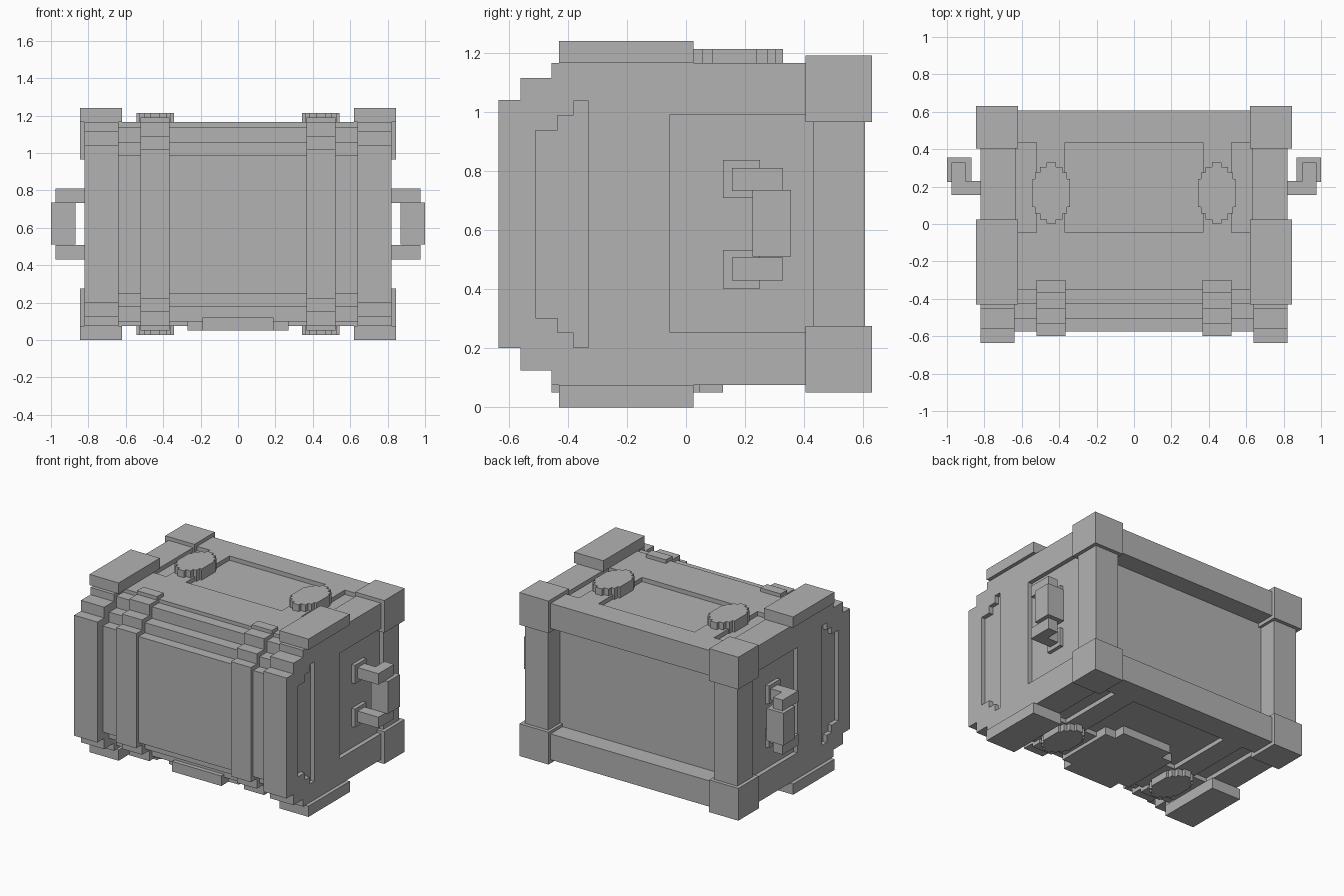
import bpy, bmesh
from mathutils import Vector

cube = bpy.data.objects.get("Cube")
if cube:
    bpy.data.objects.remove(cube, do_unlink=True)

MID = 0.62          # height of the symmetry plane
SIDES = (1, -1)

grey = bpy.data.materials.new("plain grey")
grey.use_nodes = True
grey.diffuse_color = (0.45, 0.45, 0.45, 1)
grey.node_tree.nodes["Principled BSDF"].inputs["Base Color"].default_value = (0.45, 0.45, 0.45, 1)


def prism(name, outline, direction):
    """Extrude a closed outline of points along a vector."""
    bm = bmesh.new()
    face = bm.faces.new([bm.verts.new(p) for p in outline])
    moved = bmesh.ops.extrude_face_region(bm, geom=[face])["geom"]
    bmesh.ops.translate(bm, vec=Vector(direction),
                        verts=[v for v in moved if isinstance(v, bmesh.types.BMVert)])
    bmesh.ops.recalc_face_normals(bm, faces=bm.faces)
    mesh = bpy.data.meshes.new(name)
    bm.to_mesh(mesh)
    bm.free()
    mesh.materials.append(grey)
    obj = bpy.data.objects.new(name, mesh)
    bpy.context.collection.objects.link(obj)
    return obj


def box(name, x, y, z):
    x, y, z = sorted(x), sorted(y), sorted(z)
    base = [(x[0], y[0], z[0]), (x[1], y[0], z[0]), (x[1], y[1], z[0]), (x[0], y[1], z[0])]
    return prism(name, base, (0, 0, z[1] - z[0]))


def stepped(steps, end):
    """Symmetric staircase outline from (start, half width) steps."""
    half = []
    for i, (a, h) in enumerate(steps):
        b = steps[i + 1][0] if i + 1 < len(steps) else end
        half += [(a, h), (b, h)]
    return half + [(a, -h) for a, h in reversed(half)]


def side_prism(name, steps, end, x):
    return prism(name, [(x[0], y, MID + z) for y, z in stepped(steps, end)], (x[1] - x[0], 0, 0))


def flat_prism(name, steps, end, centre, z):
    cx, cy = centre
    return prism(name, [(cx + x, cy + y, z[0]) for x, y in stepped(steps, end)], (0, 0, z[1] - z[0]))


def cut(obj, cutter):
    cutter.hide_render = True
    mod = obj.modifiers.new("recess", "BOOLEAN")
    mod.operation, mod.solver, mod.object = "DIFFERENCE", "EXACT", cutter
    bpy.context.view_layer.objects.active = obj
    bpy.ops.object.modifier_apply(modifier=mod.name)
    bpy.data.objects.remove(cutter, do_unlink=True)


# Middle of the chest, with stepped lid front
core = side_prism("chest_core", [(-0.575, 0.37), (-0.505, 0.44), (-0.425, 0.52), (-0.35, 0.545)],
                  0.607, (-0.64, 0.64))
cut(core, box("back_cutter", (-0.64, 0.64), (0.475, 0.7), (0.255, 0.99)))

# Sunken panels on top and underside, either side of the bands
for v in SIDES:
    z = (MID + v * 0.515, MID + v * 0.6)
    for x in ((-0.37, 0.37), (0.52, 0.63), (-0.63, -0.52)):
        cut(core, box("panel_cutter", x, (-0.045, 0.435), z))

for s in SIDES:
    side = "left" if s > 0 else "right"

    # End wall with a sunken panel and a stepped slot
    end = side_prism(side + "_end_wall", [(-0.635, 0.42), (-0.56, 0.495), (-0.455, 0.545)],
                     0.605, (s * 0.64, s * 0.82))
    cut(end, box("end_cutter", (s * 0.79, s * 0.9), (-0.055, 0.43), (0.255, 0.99)))
    cut(end, side_prism("slot_cutter", [(-0.51, 0.317), (-0.435, 0.367), (-0.38, 0.417)],
                        -0.33, (s * 0.79, s * 0.9)))

    # Strap wrapped around the lid
    side_prism(side + "_strap", [(-0.6, 0.4), (-0.535, 0.47), (-0.455, 0.545), (-0.37, 0.57)],
               -0.3, (s * 0.365, s * 0.52))

    # Handle grip
    box(side + "_handle_grip", (s * 0.87, s), (0.225, 0.355), (0.51, 0.735))

    for v in SIDES:
        level = side + ("_upper_" if v > 0 else "_lower_")

        def up(a, b):
            return (MID + v * a, MID + v * b)

        # Corner guards, rails and round studs
        box(level + "corner_guard", (s * 0.62, s * 0.845), (0.405, 0.63), up(0.345, 0.57))
        box(level + "rail_guard", (s * 0.62, s * 0.845), (-0.43, 0.025), up(0.545, 0.62))
        flat_prism(level + "stud",
                   [(-0.1, 0.075), (-0.085, 0.11), (-0.06, 0.14), (-0.025, 0.163),
                    (0.025, 0.14), (0.06, 0.11), (0.085, 0.075)],
                   0.1, (s * 0.443, v * 0.165), up(0.515, 0.593))

        # Handle bracket and bent arm
        box(level + "handle_plate", (s * 0.78, s * 0.815), (0.125, 0.25), up(0.088, 0.217))
        arm = [(0.78, 0.155), (0.975, 0.155), (0.975, 0.328), (0.9, 0.328), (0.9, 0.23), (0.78, 0.23)]
        z = up(0.113, 0.19)
        prism(level + "handle_arm", [(s * x, y, z[0]) for x, y in arm], (0, 0, z[1] - z[0]))

# Notched plate beneath the chest
flat_prism("base_plate", [(-0.27, 0.21), (-0.19, 0.29), (0.19, 0.21)], 0.27, (0, -0.165), (0.05, 0.12))
